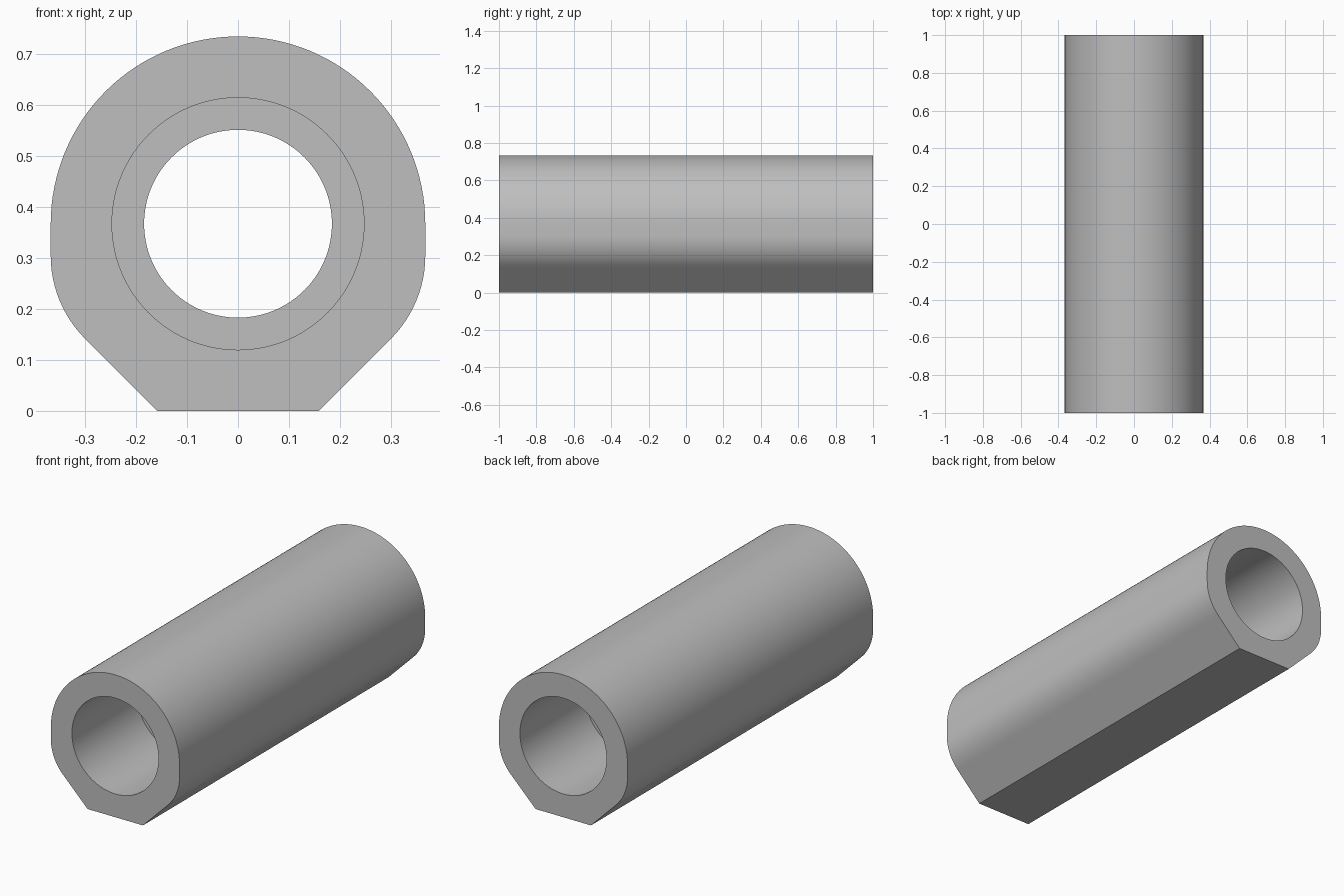
import bpy, bmesh
from math import sin, cos, atan2, radians, tan
from mathutils import Vector

cube = bpy.data.objects.get("Cube")
if cube:
    bpy.data.objects.remove(cube, do_unlink=True)

# Main sizes
HALF_LENGTH = 1.0
RADIUS = 0.367        # outer shell, also the height of the bore axis
FOOT = 0.158          # half width of the flat underside
WIDE_BORE = 0.247
NARROW_BORE = 0.184
POCKET = 0.53         # depth of the wide bore from each end
BLEND = 0.23          # rounding between side wall and chamfer

grey = bpy.data.materials.new("plain_grey")
grey.use_nodes = True
colour = (0.52, 0.52, 0.52, 1)
grey.diffuse_color = colour
grey.node_tree.nodes["Principled BSDF"].inputs["Base Color"].default_value = colour


def arc(cx, cz, r, start, end, steps):
    angles = [radians(start + (end - start) * i / steps) for i in range(steps + 1)]
    return [Vector((cx + r * cos(a), cz + r * sin(a))) for a in angles]


def line(a, b, steps):
    """Points strictly between a and b."""
    return [a.lerp(b, i / steps) for i in range(1, steps)]


# Right half of the section, from the middle of the foot up to the crown
corner_z = RADIUS - FOOT
blend_z = corner_z + BLEND * tan(radians(22.5))
blend = arc(RADIUS - BLEND, blend_z, BLEND, -45, 0, 12)
crown = arc(0, RADIUS, RADIUS, 0, 90, 32)
middle, heel = Vector((0, 0)), Vector((FOOT, 0))
half = ([middle] + line(middle, heel, 8) + [heel] + line(heel, blend[0], 8)
        + blend + line(blend[-1], crown[0], 3) + crown)
outline = half + [Vector((-p.x, p.y)) for p in reversed(half[1:-1])]


def bore(radius):
    """Circle with one point facing each outline point."""
    angles = [atan2(p.y - RADIUS, p.x) for p in outline]
    return [Vector((radius * cos(a), RADIUS + radius * sin(a))) for a in angles]


# Closed run of loops: outside, front end, stepped bore, back end
step = HALF_LENGTH - POCKET
wide, narrow = bore(WIDE_BORE), bore(NARROW_BORE)
stations = [(outline, HALF_LENGTH), (outline, -HALF_LENGTH), (wide, -HALF_LENGTH),
            (wide, -step), (narrow, -step), (narrow, step),
            (wide, step), (wide, HALF_LENGTH)]

bm = bmesh.new()
loops = [[bm.verts.new((p.x, y, p.y)) for p in pts] for pts, y in stations]
for k, a in enumerate(loops):
    b = loops[(k + 1) % len(loops)]
    for i in range(len(a)):
        j = (i + 1) % len(a)
        bm.faces.new((a[i], a[j], b[j], b[i]))
bmesh.ops.recalc_face_normals(bm, faces=bm.faces)

mesh = bpy.data.meshes.new("stepped_sleeve")
bm.to_mesh(mesh)
bm.free()
mesh.materials.append(grey)
sleeve = bpy.data.objects.new("stepped_sleeve", mesh)
bpy.context.collection.objects.link(sleeve)

# Smooth curved walls, crisp rims
bpy.ops.object.select_all(action='DESELECT')
sleeve.select_set(True)
bpy.context.view_layer.objects.active = sleeve
bpy.ops.object.shade_smooth_by_angle(angle=radians(30))
